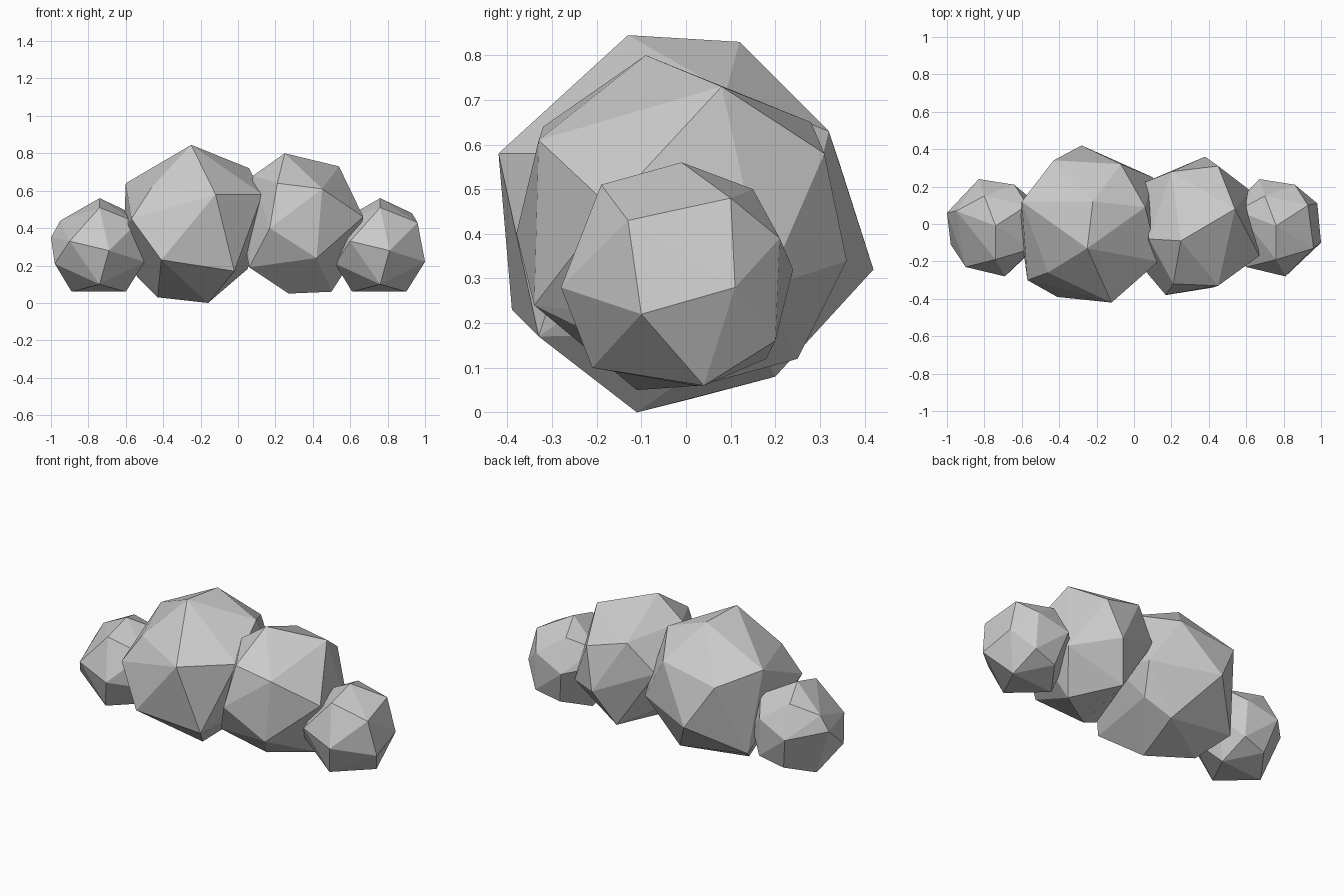
import bpy
import bmesh
from mathutils import Vector

# Remove the default cube
default_cube = bpy.data.objects.get("Cube")
if default_cube:
    bpy.data.objects.remove(default_cube, do_unlink=True)

# One plain material for the whole cloud
GREY = (0.6, 0.6, 0.6, 1.0)
cloud_grey = bpy.data.materials.new("cloud_grey")
cloud_grey.use_nodes = True
cloud_grey.diffuse_color = GREY
shader = cloud_grey.node_tree.nodes.get("Principled BSDF")
shader.inputs["Base Color"].default_value = GREY
shader.inputs["Roughness"].default_value = 0.9


def faceted_puff(name, corners, offset=(0, 0, 0)):
    """Wrap a flat-shaded convex skin around the puff's corner points."""
    bm = bmesh.new()
    for corner in corners:
        bm.verts.new(Vector(corner) + Vector(offset))
    hull = bmesh.ops.convex_hull(bm, input=bm.verts)
    unused = [v for v in hull["geom_interior"] if isinstance(v, bmesh.types.BMVert)]
    bmesh.ops.delete(bm, geom=unused, context="VERTS")
    bmesh.ops.recalc_face_normals(bm, faces=bm.faces)
    for face in bm.faces:
        face.smooth = False
    mesh = bpy.data.meshes.new(name)
    bm.to_mesh(mesh)
    bm.free()
    mesh.materials.append(cloud_grey)
    puff = bpy.data.objects.new(name, mesh)
    bpy.context.scene.collection.objects.link(puff)
    return puff


# Large puff: crown, shoulders, waist, then base
large_corners = [
    (-.25, -.13, .845), (-.22, .12, .83),
    (.06, .09, .72), (-.6, .12, .64), (-.07, .32, .63), (-.46, -.26, .62),
    (-.12, -.42, .58), (.13, -.20, .58), (-.43, .34, .57),
    (-.57, -.30, .45), (-.61, 0, .38), (.14, 0, .40), (.10, .25, .35),
    (-.28, .42, .32), (-.41, -.39, .23), (-.02, -.33, .17),
    (-.54, .18, .14), (.05, .15, .18),
    (-.16, -.11, 0), (-.43, .01, .03), (-.10, .20, .08),
]

# Medium puff: crown, shoulders, waist, then base
medium_corners = [
    (.25, -.09, .80), (.54, .08, .73),
    (.20, .28, .65), (.08, -.08, .68), (.21, -.32, .64), (.45, -.33, .61),
    (.45, .31, .58), (.05, .22, .48), (.67, -.17, .46),
    (.17, -.38, .40), (.03, -.10, .35), (.38, .36, .34), (.62, .18, .28),
    (.42, -.34, .24), (.06, -.25, .19), (.59, 0, .20), (.29, .25, .12),
    (.27, -.11, .05), (.50, .03, .06),
]

# Small puff, shared by both ends
small_corners = [
    (.76, -.01, .56),
    (.76, -.19, .51), (.70, .15, .50), (.93, .10, .48), (.55, .07, .44),
    (.96, -.13, .43), (.86, .21, .39),
    (.50, .06, .35), (.60, -.23, .33), (.67, .24, .32), (.98, .11, .28),
    (.81, -.28, .28), (1, -.10, .22), (.52, -.11, .21),
    (.87, .20, .16), (.72, .18, .12), (.76, -.21, .10),
    (.90, .04, .06), (.61, .02, .06),
]

faceted_puff("large_puff", large_corners)
faceted_puff("medium_puff", medium_corners)
faceted_puff("left_small_puff", small_corners)
faceted_puff("right_small_puff", small_corners, offset=(-1.5, 0, 0))
